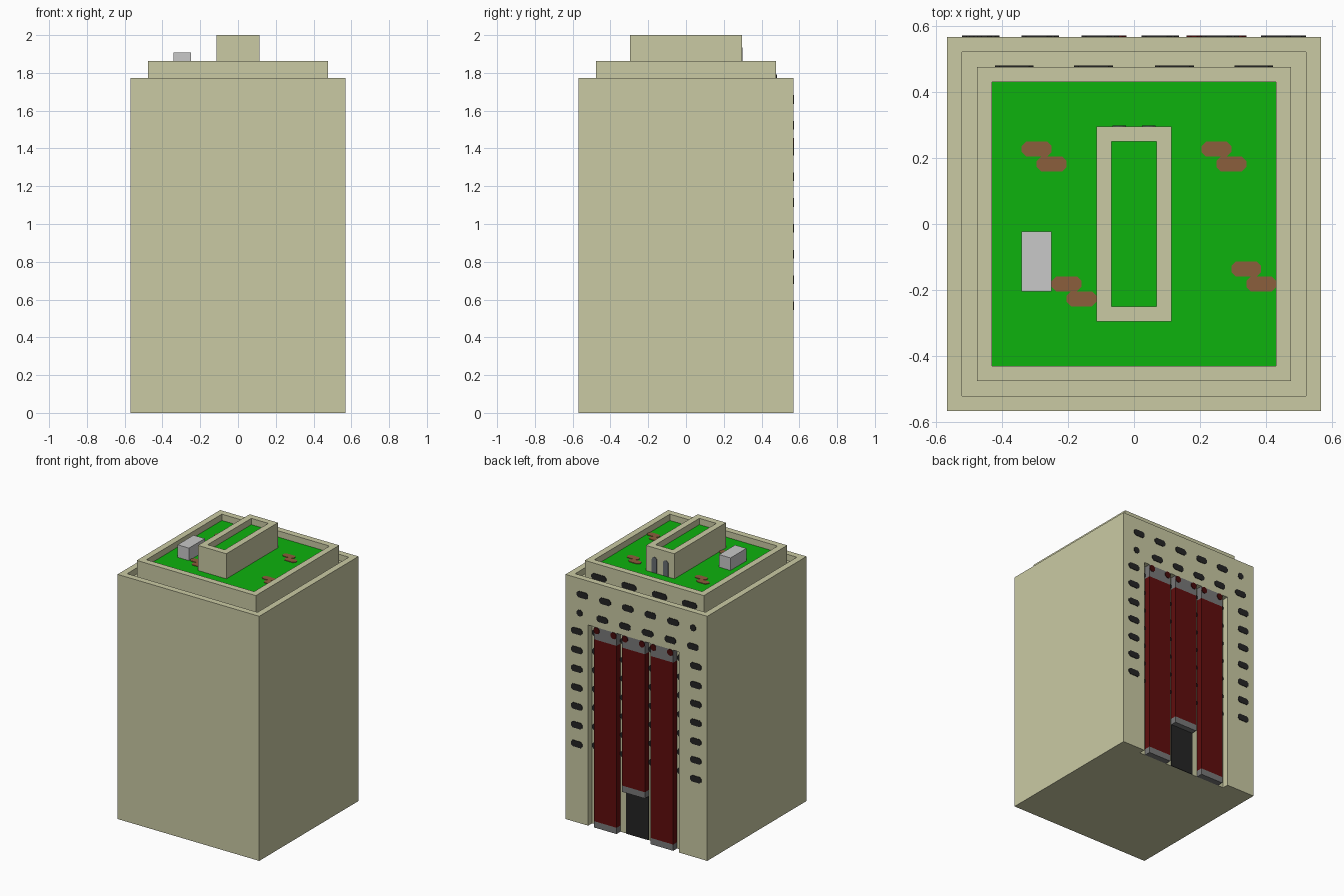
import bpy, bmesh, math
from mathutils import Vector

if "Cube" in bpy.data.objects:
    bpy.data.objects.remove(bpy.data.objects["Cube"])

U = 1 / 22          # block module: the building is 44 modules tall
T = 0.004           # thickness of painted plates


def material(name, r, g, b):
    m = bpy.data.materials.new(name)
    m.diffuse_color = (r, g, b, 1)
    m.use_nodes = True
    m.node_tree.nodes["Principled BSDF"].inputs["Base Color"].default_value = m.diffuse_color
    return m


TAN = material("sandstone", 0.59, 0.59, 0.37)
GREEN = material("grass_green", 0.004, 0.445, 0.004)
BROWN = material("soil_brown", 0.258, 0.112, 0.045)
LIGHT = material("light_grey", 0.578, 0.578, 0.578)
GREY = material("mid_grey", 0.19, 0.19, 0.19)
RED = material("deep_red", 0.117, 0.004, 0.004)
DARK_RED = material("dark_red", 0.065, 0.003, 0.003)
BLACK = material("window_black", 0.018, 0.018, 0.018)
SLATE = material("slate_grey", 0.14, 0.155, 0.165)


def finish(name, bm, mats):
    bmesh.ops.recalc_face_normals(bm, faces=bm.faces)
    me = bpy.data.meshes.new(name)
    bm.to_mesh(me)
    bm.free()
    for m in mats:
        me.materials.append(m)
    ob = bpy.data.objects.new(name, me)
    bpy.context.collection.objects.link(ob)
    return ob


def stepped_block(name, rings, mats):
    """Rectangles (half x, half y, z) joined one after another; last cap uses the last material."""
    bm = bmesh.new()
    loops = [[bm.verts.new((sx * hx * U, sy * hy * U, z * U))
              for sx, sy in ((-1, -1), (1, -1), (1, 1), (-1, 1))] for hx, hy, z in rings]
    for a, b in zip(loops, loops[1:]):
        for i in range(4):
            j = (i + 1) % 4
            bm.faces.new((a[i], a[j], b[j], b[i]))
    bm.faces.new(loops[0][::-1])
    bm.faces.new(loops[-1]).material_index = len(mats) - 1
    return finish(name, bm, mats)


def box(name, x, y, z, mat):
    bm = bmesh.new()
    bmesh.ops.create_cube(bm, size=1)
    for v in bm.verts:
        v.co = Vector([(r[0] if c < 0 else r[1]) * U for c, r in zip(v.co, (x, y, z))])
    return finish(name, bm, [mat])


def octagon(cx, cy, w, h=1.0, c=0.3):
    a, b = w / 2, h / 2
    pts = ((a - c, -b), (a, -b + c), (a, b - c), (a - c, b),
           (c - a, b), (-a, b - c), (-a, c - b), (c - a, -b))
    return [(cx + p, cy + q) for p, q in pts]


def plates(name, outlines, level, mat, on_back):
    """Thin plates on a back wall (x, z at y = level) or on a roof (x, y at z = level)."""
    bm = bmesh.new()
    for pts in outlines:
        rows = []
        for d in (0, T):
            k = level * U + d
            rows.append([bm.verts.new((p * U, k, q * U) if on_back else (p * U, q * U, k))
                         for p, q in pts])
        n = len(pts)
        for i in range(n):
            j = (i + 1) % n
            bm.faces.new((rows[0][i], rows[0][j], rows[1][j], rows[1][i]))
        bm.faces.new(rows[0][::-1])
        bm.faces.new(rows[1])
    return finish(name, bm, [mat])


# Main building: shaft, rim, gutter, upper tier and sunken roof lawn
body = stepped_block("building_body", [(w, w, z) for w, z in (
    (12.5, 0), (12.5, 39), (11.5, 39), (11.5, 38),
    (10.5, 38), (10.5, 41), (9.5, 41), (9.5, 40))], [TAN, GREEN])

# Shallow entrance recess cut in the back
cutter = box("recess_cutter", (-7.5, 8.5), (11.5, 14), (-1, 32), TAN)
cutter.hide_render = True
cutter.hide_viewport = True
cut = body.modifiers.new("entrance_recess", 'BOOLEAN')
cut.operation, cut.solver, cut.object = 'DIFFERENCE', 'EXACT', cutter

# Roof pavilion with lawn, and the service box
stepped_block("roof_pavilion", [(2.5, 6.5, 40), (2.5, 6.5, 44),
                                (1.5, 5.5, 44), (1.5, 5.5, 43)], [TAN, GREEN])
box("service_box", (-7.5, -5.5), (-4.5, -0.5), (40, 42), LIGHT)

# Arched pavilion windows
arches = []
for cx in (1, -1):
    arc = [(cx + 0.45 * math.cos(math.pi * i / 6), 42.1 + 0.45 * math.sin(math.pi * i / 6))
           for i in range(7)]
    arches.append([(cx - 0.45, 40.05), (cx + 0.45, 40.05)] + arc)
plates("pavilion_arches", arches, 6.5, SLATE, True)

# Soil patches: two staggered strips each
soil = []
for x, y in ((-6.5, 5), (5.5, 5), (7.5, -3), (-4.5, -4)):
    soil += [octagon(x, y, 2), octagon(x + 1, y - 1, 2)]
plates("soil_patches", soil, 40, BROWN, False)

# Three red pillars with grey heads and feet; the middle one stops above the door
heads = []
for label, x0, foot in (("left", 3.5, 0), ("middle", -1.5, 7), ("right", -6.5, 0)):
    x, y = (x0, x0 + 4), (11.5, 12.5)
    box(label + "_pillar_foot", x, y, (foot, foot + 1), GREY)
    box(label + "_pillar", x, y, (foot + 1, 30), RED)
    box(label + "_pillar_head", x, y, (30, 32), GREY)
    heads += [octagon(x0 + 0.5, 31.5, 1), octagon(x0 + 3.5, 31.5, 1)]
plates("pillar_head_studs", heads, 12.5, DARK_RED, True)

# Door in the recess
plates("entrance_door", [[(-1.5, 0), (2.5, 0), (2.5, 7), (-1.5, 7)]], 11.5, BLACK, True)

# Facade windows: side columns and two staggered rows above the entrance
rows = [12.5 + 3 * i for i in range(7)]
wins = [octagon(x, z, 2) for x in (-10.5, 10.5) for z in rows]
for i in range(5):
    wins.append(octagon(9.5 - 4 * i, 36.5, 2))
    wins.append(octagon(6 - 4 * i, 33.5, 2))
wins += [octagon(-10, 36.5, 1), octagon(10, 33.5, 1)]
plates("facade_windows", wins, 12.5, BLACK, True)

# Narrow windows between the pillars, and windows on the upper tier
plates("recess_windows", [octagon(x, z, 1) for x in (8, 3, -2, -7) for z in rows],
       11.5, BLACK, True)
plates("tier_windows", [octagon(x, 38.9, 2.6) for x in (8, 2.7, -2.7, -8)], 10.5, BLACK, True)
